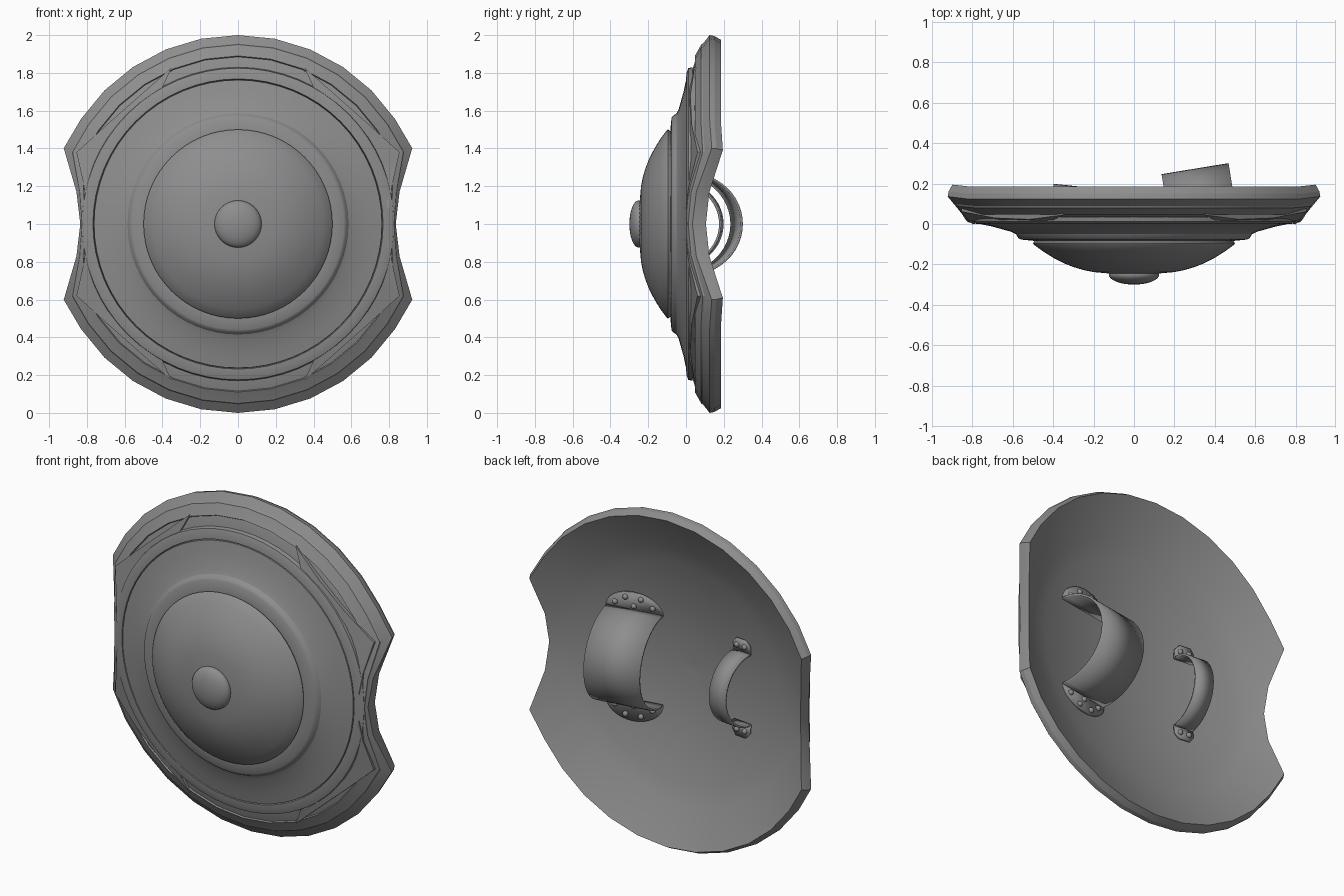
import bpy, bmesh
from math import sin, cos, pi, radians, hypot, atan2

if "Cube" in bpy.data.objects:
    bpy.data.objects.remove(bpy.data.objects["Cube"])

NOTCH = {0: 0.835, 1: 0.872, 2: 1.006}   # rim radius where the sides are cut in
METAL = bpy.data.materials.new("dark_metal")
METAL.diffuse_color = (0.27, 0.27, 0.27, 1)
METAL.use_nodes = True
METAL.node_tree.nodes["Principled BSDF"].inputs["Base Color"].default_value = METAL.diffuse_color


def finish(name, bm, angle=28):
    bmesh.ops.remove_doubles(bm, verts=bm.verts, dist=1e-5)
    bmesh.ops.recalc_face_normals(bm, faces=bm.faces)
    me = bpy.data.meshes.new(name)
    bm.to_mesh(me)
    bm.free()
    me.materials.append(METAL)
    ob = bpy.data.objects.new(name, me)
    bpy.context.collection.objects.link(ob)
    bpy.ops.object.select_all(action='DESELECT')
    ob.select_set(True)
    bpy.context.view_layer.objects.active = ob
    bpy.ops.object.shade_smooth_by_angle(angle=radians(angle))
    return ob


def lathe(name, profile, n, notched=False, angle=28):
    """Spin (radius, y) points about the y axis through z = 1."""
    bm = bmesh.new()
    rings = []
    for r, y in profile:
        ring = []
        for i in range(n):
            a = 2 * pi * i / n
            rr, yy = r, y
            if notched and r > 0.8:
                k = min(i % 16, 16 - i % 16)
                rr = 0.8 + (r - 0.8) * (NOTCH.get(k, 1.0) - 0.8) / 0.2
                yy = y - 0.55 * (r - rr)
                if k == 2:      # corner horns
                    a += radians(1) * (1 if sin(a) * cos(a) > 0 else -1)
                    yy += 0.008 * (r - 0.8) / 0.2
            ring.append(bm.verts.new((rr * cos(a), yy, 1 + rr * sin(a))))
        rings.append(ring)
    for a, b in zip(rings, rings[1:]):
        for i in range(n):
            j = (i + 1) % n
            bm.faces.new((a[i], a[j], b[j], b[i]))
    return finish(name, bm, angle)


# Main shell: stepped front rim, cone-shaped back rim and hollow dish
dish = [(r, -0.07 + 0.24 * r * r) for r in (0.76, 0.66, 0.55, 0.44, 0.33, 0.22, 0.11, 0.0001)]
lathe("shield_shell", [(0.0001, -0.09), (0.5, -0.065), (0.76, 0.03), (0.82, 0.035),
                       (0.885, 0.055), (0.89, 0.047), (0.94, 0.075), (0.95, 0.08), (0.955, 0.09),
                       (1.0, 0.125), (0.995, 0.15), (0.975, 0.185)] + dish,
      32, notched=True, angle=16)

# Raised front layers
lathe("front_ring", [(0.76, 0.03), (0.768, 0.0), (0.80, 0.003), (0.825, 0.012), (0.83, 0.035)], 64)
lathe("front_disc", [(0.765, 0.03), (0.762, 0.0), (0.70, -0.013), (0.61, -0.038), (0.585, -0.05),
                     (0.572, -0.07), (0.56, -0.077), (0.5, -0.083), (0.0001, -0.09)], 64)
lathe("centre_dome", [(0.49, -0.08), (0.5, -0.095), (0.495, -0.103), (0.45, -0.136), (0.4, -0.167),
                      (0.35, -0.193), (0.3, -0.213), (0.25, -0.228), (0.2, -0.238),
                      (0.1, -0.247), (0.0001, -0.25)], 64)
lathe("centre_boss", [(0.12, -0.23), (0.125, -0.248)] +
      [(0.125 * cos(t * pi / 16) + 0.0001, -0.25 - 0.05 * sin(t * pi / 16)) for t in range(1, 9)], 32)

# Four angular corner plates around the front ring
corner = [(0.35, 0.83), (0.52, 0.68), (0.69, 0.53), (0.855, 0.38), (0.815, 0.20), (0.80, 0.08)]
bm = bmesh.new()
for sx in (-1, 1):
    for sz in (-1, 1):
        rows = []
        for i, (x, z) in enumerate(corner):
            a, R = atan2(z, x), hypot(x, z)
            inner = (0.42, 0.68) if i == 0 else (0.78 * cos(a), 0.78 * sin(a))
            y = 0.03 + 0.48 * (R - 0.8)
            row = [(inner[0], 0.01), (x, y - 0.034), (x, y + 0.02)]
            zs = [inner[1], z, z]
            rows.append([bm.verts.new((sx * p[0], p[1], 1 + sz * q)) for p, q in zip(row, zs)])
        for a, b in zip(rows, rows[1:]):
            for k in range(2):
                bm.faces.new((a[k], a[k + 1], b[k + 1], b[k]))
        bm.faces.new(rows[0])
finish("corner_plates", bm)


# Arched arm strap or grip with riveted feet, on the back
def strap(name, x, y, tilt, half_w, half_h, depth, foot, rivets, rivet_r):
    bm = bmesh.new()
    prev = None
    n = 24
    for i in range(n + 1):
        t = pi * i / n
        p = (depth * sin(t), half_h * cos(t))
        cur = [bm.verts.new((s * half_w, *p)) for s in (-1, 1)]
        if prev:
            bm.faces.new((prev[0], prev[1], cur[1], cur[0]))
        prev = cur
    for s in (-1, 1):
        bm.faces.new([bm.verts.new((u, 0.17 * v, s * (half_h + v))) for u, v in foot])
    ob = finish(name, bm)
    ob.location = (x, y, 1)
    ob.rotation_euler.z = radians(tilt)
    mod = ob.modifiers.new("thickness", 'SOLIDIFY')
    mod.thickness = 0.012
    mod.offset = 0
    bm = bmesh.new()
    for s in (-1, 1):
        for u, v in rivets:
            g = bmesh.ops.create_uvsphere(bm, u_segments=12, v_segments=8, radius=rivet_r)
            bmesh.ops.translate(bm, verts=g["verts"],
                                vec=(u, 0.17 * v + 0.008, s * (half_h + v)))
    rv = finish(name + "_rivets", bm, 60)
    rv.location, rv.rotation_euler = ob.location, ob.rotation_euler


half_disc = [(0.172 * cos(pi * i / 16), 0.115 * sin(pi * i / 16)) for i in range(17)]
arc = [(0.125 * cos(radians(a)), 0.088 * sin(radians(a))) for a in (25, 68, 112, 155)]
strap("arm_strap", 0.35, -0.018, 9.3, 0.168, 0.268, 0.29, half_disc, arc + [(0, 0.03)], 0.016)
tab = [(0.06, 0), (0.06, 0.05), (0.035, 0.08), (-0.035, 0.08), (-0.06, 0.05), (-0.06, 0)]
strap("hand_grip", -0.362, -0.018, -6, 0.058, 0.21, 0.206, tab, [(-0.028, 0.042), (0.028, 0.042)], 0.016)
